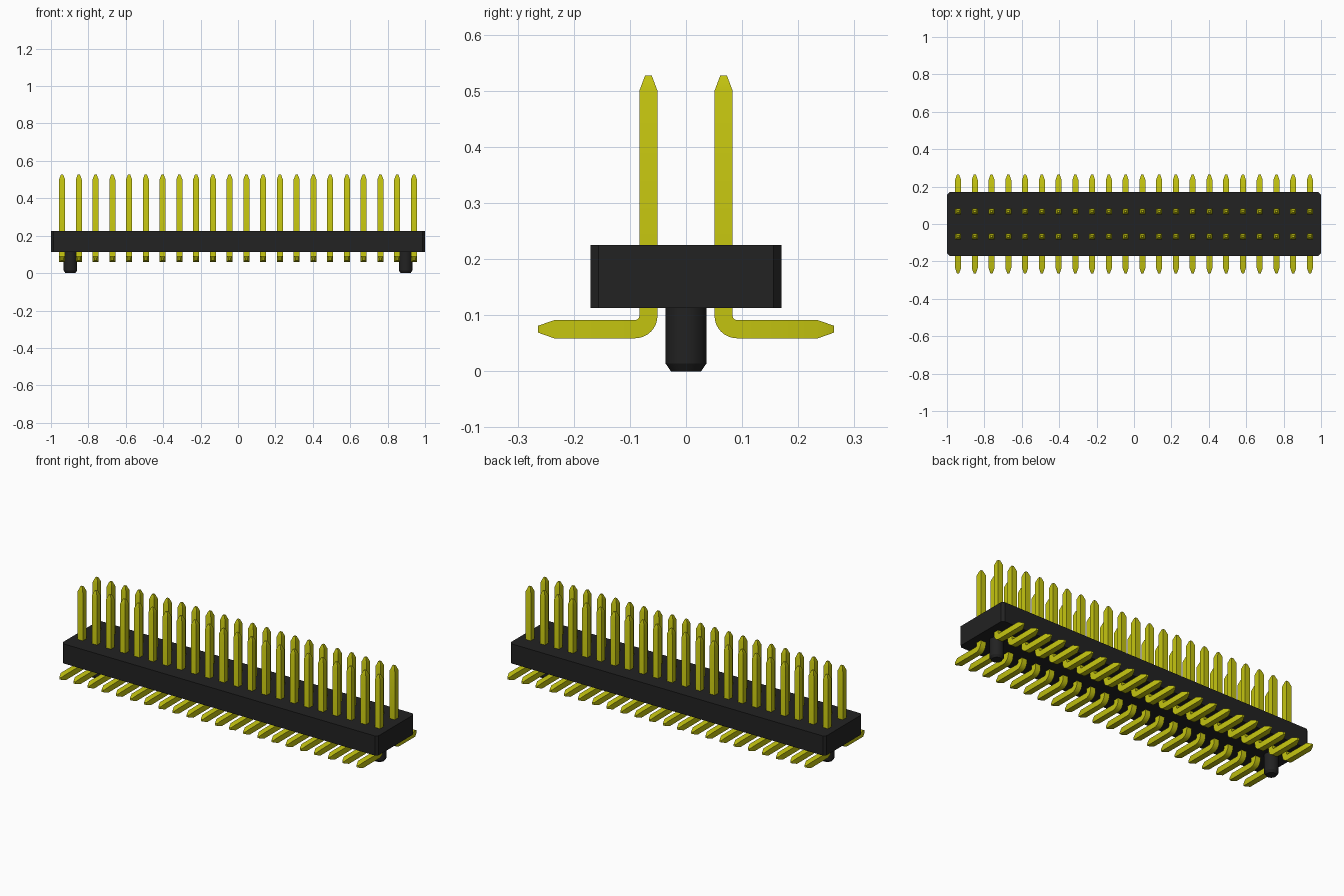
import bpy, bmesh, math
from mathutils import Vector

if "Cube" in bpy.data.objects:
    bpy.data.objects.remove(bpy.data.objects["Cube"], do_unlink=True)


def material(name, color):
    mat = bpy.data.materials.new(name)
    mat.use_nodes = True
    mat.diffuse_color = color
    mat.node_tree.nodes["Principled BSDF"].inputs["Base Color"].default_value = color
    return mat


black = material("black plastic", (0.016, 0.016, 0.016, 1))
yellow = material("yellow metal", (0.55, 0.55, 0.005, 1))


def add_object(name, bm, mat):
    bmesh.ops.recalc_face_normals(bm, faces=bm.faces)
    mesh = bpy.data.meshes.new(name)
    bm.to_mesh(mesh)
    bm.free()
    mesh.materials.append(mat)
    obj = bpy.data.objects.new(name, mesh)
    bpy.context.collection.objects.link(obj)
    return obj


def smooth(obj):
    bpy.ops.object.select_all(action="DESELECT")
    obj.select_set(True)
    bpy.context.view_layer.objects.active = obj
    bpy.ops.object.shade_smooth_by_angle(angle=math.radians(30))


def loft(bm, rings):
    """Skin a list of closed vertex rings and cap both ends."""
    rings = [[bm.verts.new(p) for p in ring] for ring in rings]
    for a, b in zip(rings, rings[1:]):
        for i in range(len(a)):
            j = (i + 1) % len(a)
            bm.faces.new((a[i], a[j], b[j], b[i]))
    bm.faces.new(rings[0])
    bm.faces.new(rings[-1])


# Housing: long block with chamfered upright corners
bm = bmesh.new()
bmesh.ops.create_cube(bm, size=1)
for v in bm.verts:
    v.co = (v.co.x * 2, v.co.y * 0.34, 0.169 + v.co.z * 0.112)
upright = [e for e in bm.edges if abs(e.verts[0].co.z - e.verts[1].co.z) > 0.1]
bmesh.ops.bevel(bm, geom=upright, offset=0.014, segments=1, affect="EDGES")
add_object("housing", bm, black)

# Locating pegs: round posts with a chamfered foot
for side, x in (("right", -0.896), ("left", 0.896)):
    bm = bmesh.new()
    loft(bm, [[(x + r * math.cos(k * math.tau / 32), r * math.sin(k * math.tau / 32), z)
               for k in range(32)]
              for r, z in ((0.027, 0), (0.0365, 0.014), (0.0365, 0.12))])
    smooth(add_object(side + "_peg", bm, black))

# Pin: square bar swept down, round the bend and outwards, with pointed ends
COUNT, PITCH = 22, 0.0896
HALF, TIP, BEND = 0.0162, 0.006, 0.024
ROW, LEG = 0.067, 0.075
first_x = -PITCH * (COUNT - 1) / 2
stations = [(ROW, 0.527, 0, TIP), (ROW, 0.5, 0, HALF)]
for k in range(9):
    a = math.pi / 2 * k / 8
    stations.append((ROW + BEND * (1 - math.cos(a)),
                     LEG + BEND * (1 - math.sin(a)), a, HALF))
stations += [(0.235, LEG, math.pi / 2, HALF), (0.264, LEG, math.pi / 2, TIP)]

bm = bmesh.new()
rings = []
for y, z, a, h in stations:
    centre = Vector((first_x, y, z))
    across = Vector((h, 0, 0))
    normal = Vector((0, math.cos(a), math.sin(a))) * h
    rings.append([centre - across - normal, centre + across - normal,
                  centre + across + normal, centre - across + normal])
loft(bm, rings)
pins = add_object("contact_pins", bm, yellow)
smooth(pins)

# Repeat along the housing and mirror to the second row
array = pins.modifiers.new("row", "ARRAY")
array.count = COUNT
array.use_relative_offset = False
array.use_constant_offset = True
array.constant_offset_displace = (PITCH, 0, 0)
mirror = pins.modifiers.new("second_row", "MIRROR")
mirror.use_axis = (False, True, False)
mirror.use_mirror_merge = False
